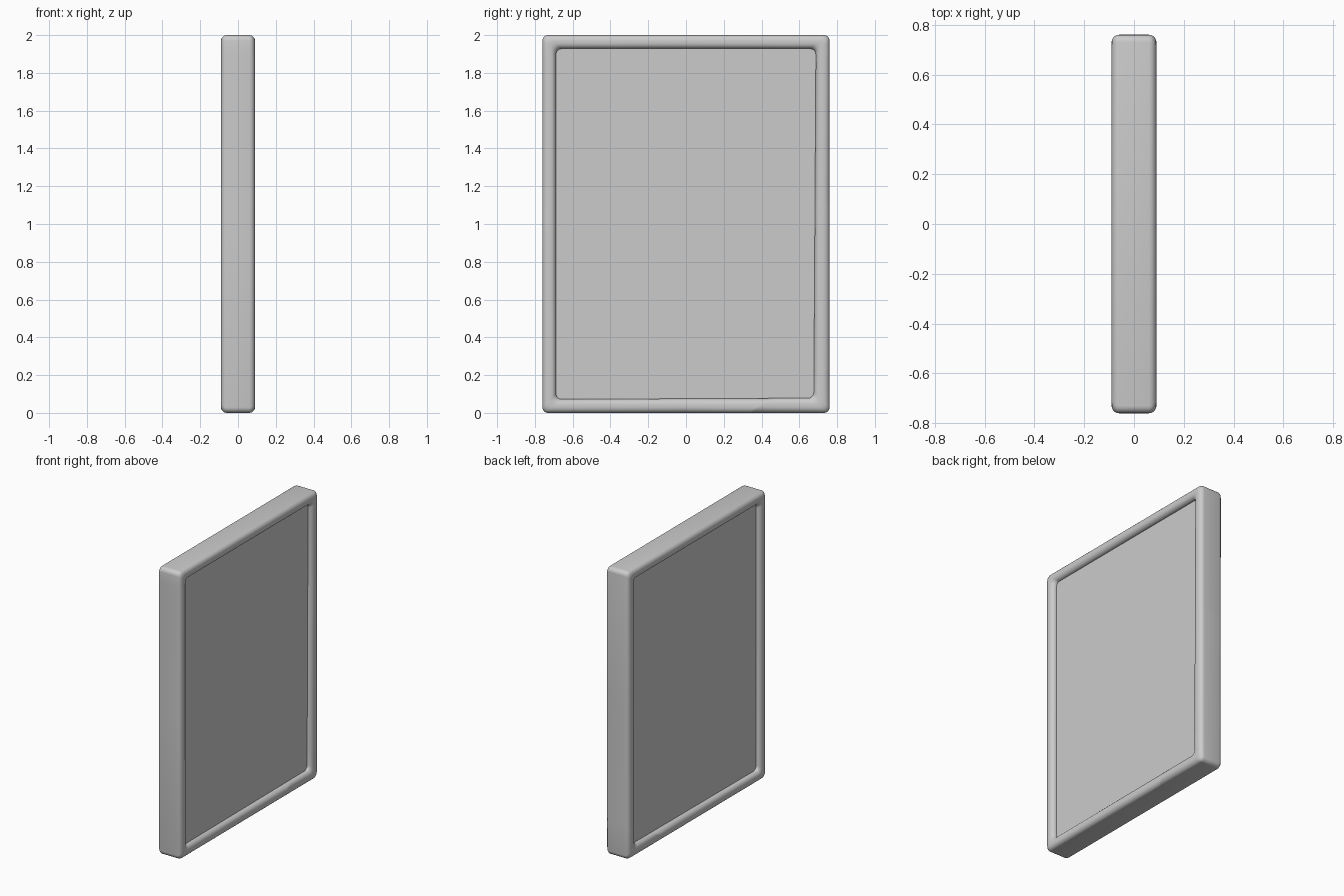
import bpy, bmesh, math
from mathutils import Vector

if "Cube" in bpy.data.objects:
    bpy.data.objects.remove(bpy.data.objects["Cube"])

HALF_Y, HALF_Z, HALF_X = 0.76, 1.0, 0.09
WIDTH, R, SEG = 0.072, 0.03, 5
GLASS_X = 0.058


def finish(bm, name, smooth=False):
    bmesh.ops.recalc_face_normals(bm, faces=bm.faces[:])
    me = bpy.data.meshes.new(name)
    bm.to_mesh(me)
    bm.free()
    ob = bpy.data.objects.new(name, me)
    bpy.context.collection.objects.link(ob)
    if smooth:
        bpy.ops.object.select_all(action='DESELECT')
        bpy.context.view_layer.objects.active = ob
        ob.select_set(True)
        bpy.ops.object.shade_smooth_by_angle(angle=math.radians(35))
    return ob


def rounded_rect(hu, hv, r):
    """Rounded rectangle points, counter-clockwise."""
    pts = []
    for k, (su, sv) in enumerate([(1, 1), (-1, 1), (-1, -1), (1, -1)]):
        for i in range(SEG + 1):
            a = math.pi / 2 * (k + i / SEG)
            pts.append((su * (hu - r) + r * math.cos(a), sv * (hv - r) + r * math.sin(a)))
    return pts


# Frame: rounded section swept around a rounded rectangle
bm = bmesh.new()
rings = []
for du, x in rounded_rect(WIDTH / 2, HALF_X, R):
    u = WIDTH / 2 + du
    ring = []
    for y, z in rounded_rect(HALF_Y - u, HALF_Z - u, R):
        # the inner edge drifts slightly towards the battered lower corner
        w = u / WIDTH
        if y > 0:
            y -= 0.012 * w * (1 - z) / 2
        if z < 0:
            z += 0.007 * w * (y + HALF_Y) / (2 * HALF_Y)
        ring.append(bm.verts.new((x, y, z + 1)))
    rings.append(ring)
for i, ra in enumerate(rings):
    rb = rings[(i + 1) % len(rings)]
    for j in range(len(ra)):
        k = (j + 1) % len(ra)
        bm.faces.new((ra[j], ra[k], rb[k], rb[j]))

# Cracks through the frame: plane point, plane normal, side it affects
cracks = [
    ((0, 0.06, 2), (0.02, 1, 0.02), lambda c: c.z > 1.9),
    ((0, -0.7, 1.89), (0.05, 0.15, 1), lambda c: c.y < -0.65),
    ((0, -0.7, 0.97), (0.1, 0, 1), lambda c: c.y < -0.65),
    ((0, 0, 0), (0, 1, 0.05), lambda c: c.z < 0.12),
    ((0, 0.4, 0.04), (0, 0.6, -1), lambda c: c.z < 0.12 and c.y > 0),
    ((0, 0.7, 1.11), (-0.1, 0, 1), lambda c: c.y > 0.65),
    ((0, 0.7, 0.21), (0.05, -0.5, 1), lambda c: c.y > 0.65),
]
for co, no, side in cracks:
    co, no = Vector(co), Vector(no).normalized()
    faces = [f for f in bm.faces if any((v.co - co).dot(no) > 0 for v in f.verts)
             and any((v.co - co).dot(no) < 0 for v in f.verts)
             and any(side(v.co) for v in f.verts)
             and all(abs(v.co[a] - co[a]) < 2.1 for v in f.verts for a in range(3))]
    geom = set(faces) | {e for f in faces for e in f.edges} | {v for f in faces for v in f.verts}
    cut = bmesh.ops.bisect_plane(bm, geom=list(geom), plane_co=co, plane_no=no)
    edges = [g for g in cut['geom_cut'] if isinstance(g, bmesh.types.BMEdge)
             and side((g.verts[0].co + g.verts[1].co) / 2)]
    bmesh.ops.split_edges(bm, edges=edges)
finish(bm, "frame", True)

# Cracked pane: corner positions (y, z) on the +x face
P = dict(a=(-.7, 1.94), b=(-.34, 1.94), c=(-.7, 1.705), d=(.035, 1.94), e=(.7, 1.94),
         f=(.7, 1.73), g=(.355, 1.42), h=(.205, 1.655), i=(-.2, 1.4), j=(-.7, 1.4),
         k=(.08, .835), l=(.32, .93), m=(.38, .99), n=(.7, .94), p=(-.7, .815),
         q=(-.215, .705), r=(-.335, .32), s=(-.7, .29), t=(-.277, .06),
         u=(.532, .06), v=(-.7, .06), w=(.7, .06))
# corners where the break is slanted, so the -x face differs
BACK = dict(P, q=(-.28, .67), r=(-.37, .42), s=(-.7, .39), p=(-.7, .73))
SHARDS = "acb bcjihd dhgfe hiklmg gmnf jpqki qrtulk luwnm psrq svtr".split()

bm = bmesh.new()
for shard in SHARDS:
    front = [bm.verts.new((GLASS_X, *P[n])) for n in shard]
    back = [bm.verts.new((-GLASS_X, *BACK[n])) for n in shard]
    bm.faces.new(front)
    bm.faces.new(back[::-1])
    for i in range(len(shard)):
        j = (i + 1) % len(shard)
        bm.faces.new((front[i], back[i], back[j], front[j]))
finish(bm, "cracked_pane")
